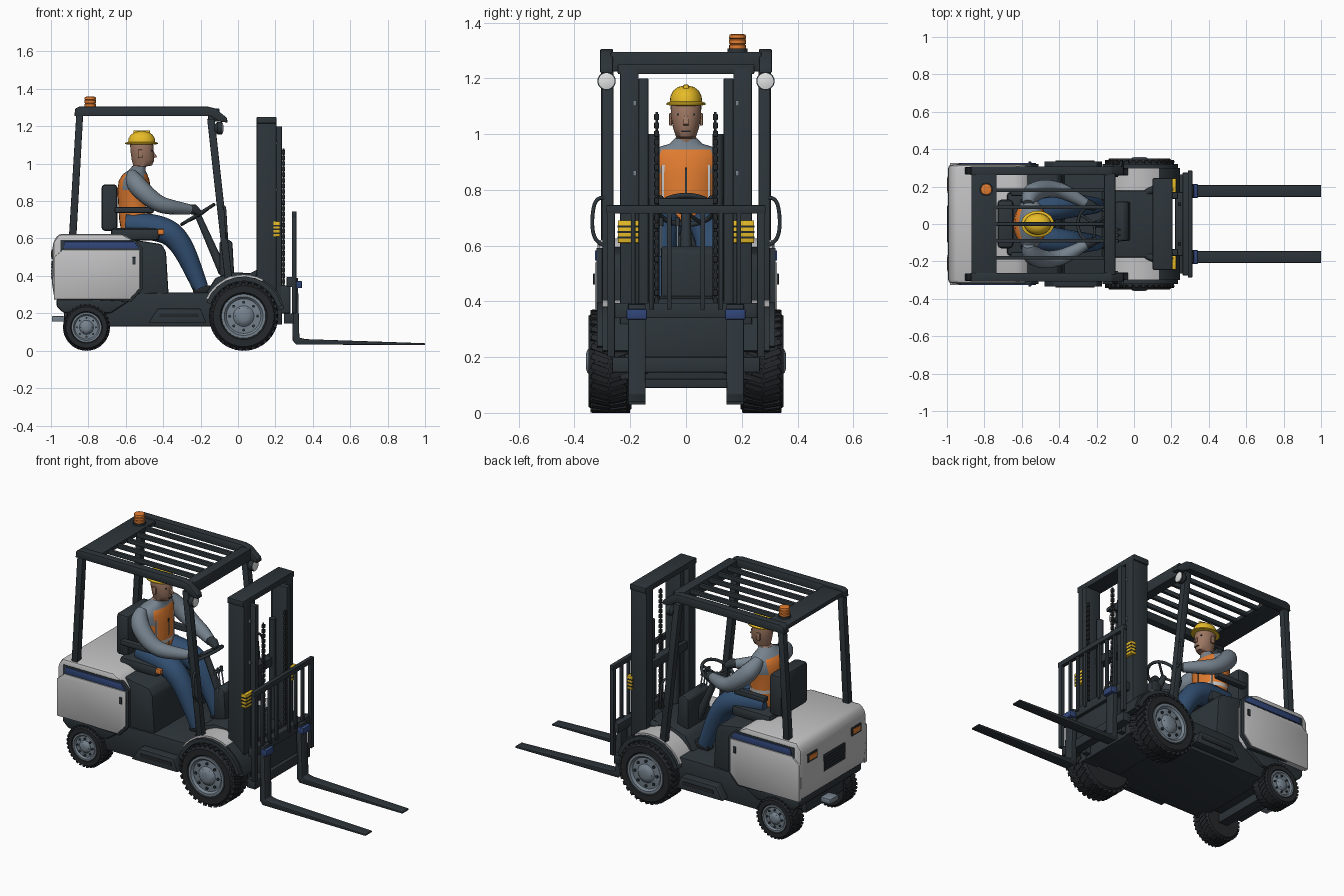
import bpy, bmesh, math
from mathutils import Vector, Matrix

if "Cube" in bpy.data.objects:
    bpy.data.objects.remove(bpy.data.objects["Cube"])


def colour(name, r, g, b):
    m = bpy.data.materials.new(name)
    m.diffuse_color = (r, g, b, 1)
    m.use_nodes = True
    m.node_tree.nodes["Principled BSDF"].inputs["Base Color"].default_value = m.diffuse_color
    return m


DARK = colour("charcoal", 0.026, 0.035, 0.042)
TYRE = colour("tyre black", 0.018, 0.021, 0.024)
GREY = colour("light grey", 0.53, 0.53, 0.54)
NAVY = colour("navy", 0.03, 0.06, 0.19)
DENIM = colour("denim", 0.03, 0.075, 0.16)
ORANGE = colour("orange", 0.75, 0.2, 0.03)
YELLOW = colour("yellow", 0.8, 0.5, 0.02)
SKIN = colour("skin", 0.33, 0.18, 0.12)
STEEL = colour("blue grey", 0.18, 0.225, 0.27)
WHITE = colour("lamp white", 0.75, 0.76, 0.76)


def finish(bm, name, *mats, bevel=0, angle=35):
    bmesh.ops.recalc_face_normals(bm, faces=bm.faces)
    if bevel:
        edges = [e for e in bm.edges if len(e.link_faces) == 2 and e.calc_face_angle(0) > 0.3]
        bmesh.ops.bevel(bm, geom=edges, offset=bevel, segments=2, profile=0.5, affect='EDGES', clamp_overlap=True)
    me = bpy.data.meshes.new(name)
    bm.to_mesh(me)
    bm.free()
    for m in mats:
        me.materials.append(m)
    for p in me.polygons:
        p.use_smooth = True
    me.set_sharp_from_angle(angle=math.radians(angle))
    ob = bpy.data.objects.new(name, me)
    bpy.context.collection.objects.link(ob)
    return ob


def boxes(name, mat, spans, bevel=0.004):
    """Boxes given as x0, x1, y0, y1, z0, z1."""
    bm = bmesh.new()
    for a in spans:
        lo, hi = Vector(a[0::2]), Vector(a[1::2])
        size = hi - lo
        M = Matrix.Translation((lo + hi) / 2) @ Matrix.Diagonal((abs(size.x), abs(size.y), abs(size.z), 1))
        bmesh.ops.create_cube(bm, size=1, matrix=M)
    return finish(bm, name, mat, bevel=bevel)


def prism(name, mat, pts, y0, y1, bevel=0.004):
    """Side profile in x, z extruded across y."""
    bm = bmesh.new()
    f = bm.faces.new([bm.verts.new((x, y0, z)) for x, z in pts])
    r = bmesh.ops.extrude_face_region(bm, geom=[f])
    bmesh.ops.translate(bm, verts=[v for v in r['geom'] if isinstance(v, bmesh.types.BMVert)], vec=(0, y1 - y0, 0))
    return finish(bm, name, mat, bevel=bevel)


def skin_rings(bm, rings):
    loops = [[bm.verts.new(p) for p in ring] for ring in rings]
    n = len(loops[0])
    for a, b in zip(loops, loops[1:]):
        for i in range(n):
            bm.faces.new((a[i], a[(i + 1) % n], b[(i + 1) % n], b[i]))
    bm.faces.new(loops[0])
    bm.faces.new(loops[-1])


def circle(n):
    return [(math.cos(2 * math.pi * i / n), math.sin(2 * math.pi * i / n)) for i in range(n)]


def lathe(name, mat, profile, centre, axis=(0, 0, 1), n=32, squash=1):
    """Radius, height pairs turned around an axis."""
    q = Vector((0, 0, 1)).rotation_difference(Vector(axis))
    bm = bmesh.new()
    skin_rings(bm, [[q @ Vector((r * c, r * s * squash, h)) + Vector(centre) for c, s in circle(n)] for r, h in profile])
    return finish(bm, name, mat)


def loft(name, mats, rings, n=24, rule=None):
    """Ellipses given as z, centre x, x radius, y radius."""
    bm = bmesh.new()
    skin_rings(bm, [[(cx + rx * c, ry * s, z) for c, s in circle(n)] for z, cx, rx, ry in rings])
    ob = finish(bm, name, *mats, angle=50)
    if rule:
        for p in ob.data.polygons:
            p.material_index = rule(p.center)
    return ob


def tube(name, mat, pts, radii, spline='POLY', closed=False, res=4):
    """Round bar or limb through points, with a radius for each."""
    cu = bpy.data.curves.new(name, 'CURVE')
    cu.dimensions, cu.bevel_depth, cu.bevel_resolution, cu.use_fill_caps = '3D', 1, res, True
    sp = cu.splines.new(spline)
    sp.points.add(len(pts) - 1)
    radii = [radii] * len(pts) if isinstance(radii, float) else radii
    for p, co, r in zip(sp.points, pts, radii):
        p.co, p.radius = (*co, 1), r
    sp.use_cyclic_u = closed
    if spline == 'NURBS':
        sp.use_endpoint_u, sp.order_u, sp.resolution_u = True, 3, 5
    tmp = bpy.data.objects.new(name, cu)
    me = bpy.data.meshes.new_from_object(tmp)
    bpy.data.objects.remove(tmp)
    bm = bmesh.new()
    bm.from_mesh(me)
    for f in bm.faces:
        f.material_index = 0
    return finish(bm, name, mat, angle=50)


def wheel(name, x, z, R, y0, y1, s):
    w, c, out = y1 - y0, (x, s * (y0 + y1) / 2, z), (0, s, 0)
    h = w / 2
    lathe(name + "_tyre", TYRE, [(R * .6, -h), (R * .88, -h), (R * .97, -h * .7), (R * .97, h * .7), (R * .88, h),
                                 (R * .68, h), (R * .62, h * .8), (R * .3, h * .8)], c, out, 40)
    lathe(name + "_rim", STEEL, [(R * .64, h * .7), (R * .64, h * .98), (R * .56, h * .98), (R * .5, h * .82), (R * .3, h * .86),
                                 (R * .22, h * 1.05), (R * .14, h * 1.12), (R * .02, h * 1.12)], c, out, 32)
    lathe(name + "_hub_ring", DARK, [(R * .25, h * .8), (R * .25, h * 1.0), (R * .2, h * 1.0)], c, out, 6)
    for i in range(8):
        a = i * math.pi / 4
        p = Vector(c) + Vector((math.cos(a) * R * .4, s * h * .84, math.sin(a) * R * .4))
        lathe(name + "_bolt", DARK, [(R * .045, -.005), (R * .045, .008)], p, out, 8)
    # slanted tread blocks
    bm = bmesh.new()
    for i in range(32):
        for k in (-1, 1):
            M = (Matrix.Translation(c) @ Matrix.Rotation((i + k * .25) * math.pi / 16, 4, 'Y')
                 @ Matrix.Translation((R * .955, k * h * .45, 0)) @ Matrix.Rotation(k * .35, 4, 'X')
                 @ Matrix.Diagonal((R * .085, h * .85, R * .11, 1)))
            bmesh.ops.create_cube(bm, size=1, matrix=M)
    finish(bm, name + "_tread", TYRE)


# chassis, floor, seat pedestal and front cowl
prism("chassis", DARK, [(-.72, .13), (.0, .13), (.0, .3), (-.16, .31), (-.38, .31), (-.72, .3)], -.28, .28)
boxes("front_axle_housing", DARK, [(-.05, .2, -.19, .19, .12, .36), (-.93, -.68, -.18, .18, .14, .28)])
prism("seat_pedestal", DARK, [(-.6, .28), (-.37, .28), (-.385, .53), (-.41, .57), (-.6, .6)], -.27, .27, .01)
prism("front_cowl", DARK, [(-.19, .28), (.19, .28), (.2, .36), (.15, .41), (-.03, .42), (-.12, .39)], -.18, .18, .012)
prism("dashboard", DARK, [(-.1, .4), (-.02, .4), (-.03, .58), (-.06, .6), (-.1, .58)], -.09, .12, .01)
for s in (-1, 1):
    prism("step", DARK, [(-.48, .15), (-.17, .15), (-.2, .225), (-.43, .225)], s * .27, s * .335)
    boxes("step_tread", TYRE, [(-.42, -.21, s * .33, s * .339, .18, .2)], .001)
    # fender arches: dark outer lip with a grey top
    for part, mat, a0, a1, r0, r1, y0, y1 in (("fender_top", GREY, 62, 155, .19, .222, .17, .3),
                                              ("fender_lip", DARK, 15, 160, .188, .212, .27, .32),
                                              ("fender_front", DARK, 10, 62, .19, .22, .17, .3)):
        arc = [math.radians(a0 + (a1 - a0) * i / 10) for i in range(11)]
        pts = [(.03 + r1 * math.cos(a), .185 + r1 * math.sin(a)) for a in arc]
        pts += [(.03 + r0 * math.cos(a), .185 + r0 * math.sin(a)) for a in reversed(arc)]
        prism(part, mat, pts, s * y0, s * y1, 0)
    wheel("front_wheel", .03, .185, .185, .2, .35, s)
    wheel("rear_wheel", -.81, .125, .125, .195, .315, s)

# rear body with side panels, grille and tail lamps
prism("rear_body", GREY, [(-.98, .27), (-.56, .27), (-.53, .32), (-.53, .54), (-.57, .6), (-.62, .625), (-.96, .625), (-.99, .58), (-.995, .36)],
      -.318, .318, .022)
prism("rear_skirt", DARK, [(-.97, .235), (-.93, .2), (-.68, .2), (-.56, .28), (-.97, .28)], -.3, .3, .012)
for s in (-1, 1):
    prism("panel_frame", DARK, [(-.95, .28), (-.57, .262), (-.51, .33), (-.51, .55), (-.55, .592), (-.95, .592)], s * .3, s * .321, .002)
    prism("side_panel", GREY, [(-.985, .275), (-.58, .275), (-.525, .335), (-.525, .54), (-.935, .54), (-.985, .5)], s * .3, s * .327, .002)
    prism("panel_stripe", NAVY, [(-.935, .546), (-.527, .546), (-.555, .583), (-.925, .583)], s * .3, s * .327, .002)
    boxes("panel_latch", DARK, [(-.565, -.548, s * .32, s * .333, .46, .5)], .002)
    boxes("tail_lamp_frame", DARK, [(-.998, -.98, s * .165, s * .255, .49, .54)], .002)
    boxes("tail_lamp", ORANGE, [(-1.0, -.98, s * .175, s * .245, .5, .53)], .002)
boxes("rear_grille", DARK, [(-.998, -.97, -.1, .1, .38, .48)], .001)
boxes("grille_slats", TYRE, [(-1.0, -.98, -.095, .095, .39 + i * .017, .398 + i * .017) for i in range(5)], 0)
boxes("tow_hitch", STEEL, [(-.995, -.93, -.04, .04, .155, .185)])
boxes("rear_axle", DARK, [(-.84, -.78, -.21, .21, .09, .15)])

# overhead guard
for s in (-1, 1):
    prism("guard_rail", DARK, [(-.875, 1.255), (-.87, 1.295), (-.85, 1.305), (-.16, 1.305), (-.12, 1.295), (-.06, 1.245), (-.055, 1.22),
                               (-.1, 1.225), (-.15, 1.255)], s * .262, s * .308)
    prism("guard_rear_post", DARK, [(-.905, .59), (-.865, .59), (-.828, 1.26), (-.865, 1.26)], s * .265, s * .305)
    prism("guard_front_post", DARK, [(-.07, .38), (-.03, .38), (-.125, 1.24), (-.165, 1.24)], s * .26, s * .3)
    lathe("work_lamp_shell", DARK, [(.02, -.025), (.033, -.01), (.033, .015)], (-.1, s * .285, 1.19), (1, 0, 0), 20)
    lathe("work_lamp_lens", WHITE, [(.029, 0), (.029, .018), (.015, .022)], (-.1, s * .285, 1.19), (1, 0, 0), 20)
    tube("grab_handle", DARK, [(-.08, s * .29, .77), (-.07, s * .325, .78), (-.065, s * .34, .68), (-.06, s * .325, .61), (-.06, s * .29, .6)],
         .007, 'NURBS')
boxes("guard_cross_members", DARK, [(-.16, -.1, -.27, .27, 1.225, 1.295), (-.87, -.735, -.27, .27, 1.27, 1.295)])
boxes("guard_bars", DARK, [(-.74, -.14, y - .01, y + .01, 1.265, 1.292) for y in (-.18, -.09, 0, .09, .18)], .003)
lathe("beacon_base", DARK, [(.036, 0), (.036, .012)], (-.79, .185, 1.295), n=20)
lathe("beacon", ORANGE, [(.03, 0), (.03, .015), (.027, .018), (.031, .021), (.031, .034), (.027, .037), (.031, .04), (.029, .052), (.02, .055)],
      (-.79, .185, 1.304), n=20)

# lifting mast, chains and warning labels
for s in (-1, 1):
    boxes("outer_mast", DARK, [(.1, .205, s * .17, s * .237, .12, 1.24)])
    boxes("inner_mast", DARK, [(.13, .235, s * .135, s * .17, .14, 1.2)])
    boxes("mast_roller", STEEL, [(.2, .212, s * .178, s * .19, z, z + .02) for z in (.85, 1.1)], .001)
    boxes("warning_label", YELLOW, [(.19, .225, s * .17, s * .244, .61, .69)], .001)
    boxes("warning_stripes", TYRE, [(.19, .226, s * .17, s * .245, z, z + .008) for z in (.625, .645, .665)], 0)
    boxes("lift_chain", TYRE, [(.235, .252, s * .105 - .009, s * .105 + .009, .24 + .03 * i, .262 + .03 * i) for i in range(28)], .002)
    tube("chain_core", TYRE, [(.243, s * .105, .23), (.243, s * .105, 1.08)], .005)
    tube("lift_cylinder", DARK, [(.15, s * .115, .15), (.15, s * .115, 1.0)], .02)
    tube("tilt_cylinder", DARK, [(.0, s * .14, .36), (.12, s * .19, .42)], .02)
boxes("mast_cross_members", DARK, [(.1, .205, -.245, .245, 1.215, 1.25), (.11, .16, -.2, .2, .12, .21), (.11, .16, -.2, .2, .72, .77)])

# carriage, load backrest and forks
boxes("carriage_bars", DARK, [(.26, .3, -.275, .275, .34, .395), (.245, .3, -.265, .265, .145, .2), (.22, .28, -.17, .17, .2, .35)])
boxes("load_backrest", DARK, [(.288, .312, -.285, .285, .715, .745)] + [(.288, .312, s * .255, s * .282, .2, .74) for s in (-1, 1)]
      + [(.29, .308, y - .008, y + .008, .37, .73) for y in (-.19, -.125, -.06, .06, .125, .19)], .002)
for s in (-1, 1):
    prism("fork", DARK, [(.29, .39), (.32, .39), (.328, .07), (.36, .062), (1.0, .04), (1.0, .03), (.31, .033), (.292, .055)],
          s * .145, s * .208, .003)
    boxes("fork_lock", NAVY, [(.3, .342, s * .14, s * .213, .335, .372)])

# seat and controls
boxes("seat_back", DARK, [(-.73, -.645, -.13, .13, .64, .89)], .02)
boxes("seat_cushion", DARK, [(-.68, -.42, -.17, .17, .59, .655)], .02)
boxes("armrests", DARK, [(-.66, -.45, s * .15, s * .19, .735, .768) for s in (-1, 1)], .01)
boxes("belt_buckle", ORANGE, [(-.43, -.395, s * .145, s * .178, .62, .65) for s in (-1,)], .005)
tilt = Matrix.Translation((-.215, 0, .728)) @ Matrix.Rotation(-.55, 4, 'Y')
tube("steering_wheel", DARK, [tilt @ Vector((.1 * c, .1 * s, 0)) for c, s in circle(28)], .009, closed=True)
for a in (.5, 2.6, 4.7):
    tube("wheel_spoke", DARK, [tilt @ Vector((0, 0, -.01)), tilt @ Vector((.1 * math.cos(a), .1 * math.sin(a), 0))], .007)
tube("steering_column", DARK, [(-.215, 0, .725), (-.08, 0, .42)], [.017, .025])
for y in (-.03, -.06, -.09):
    tube("control_lever", STEEL, [(-.07, y, .56), (-.09, y, .68)], .004)
    tube("lever_knob", DARK, [(-.088, y, .67), (-.092, y, .7)], .009)

# driver: torso in a vest, head and helmet
loft("torso", (ORANGE, STEEL, GREY), [(.64, -.55, .075, .105), (.7, -.55, .085, .11), (.74, -.55, .088, .112), (.76, -.55, .089, .114),
     (.86, -.555, .09, .125), (.91, -.555, .082, .14), (.945, -.55, .065, .125), (.965, -.54, .045, .06), (.985, -.53, .036, .04)],
     rule=lambda c: 2 if .74 < c.z < .76 else 1 if c.z > .93 or (c.z > .86 and abs(c.y) > .09) else 0)
boxes("vest_zip", DARK, [(-.48, -.462, -.003, .003, .68, .88)], 0)
boxes("vest_strips", GREY, [(-.52, -.486, s * .07, s * .088, .68, .89) for s in (-1, 1)], .001)
loft("head", (SKIN,), [(.95, -.535, .036, .036), (.985, -.53, .038, .038), (.99, -.51, .05, .036), (1.02, -.508, .06, .046),
                       (1.06, -.512, .062, .054), (1.1, -.515, .062, .055), (1.13, -.52, .05, .045)])
prism("nose", SKIN, [(-.455, 1.07), (-.432, 1.035), (-.455, 1.03)], -.009, .009, .002)
for s in (-1, 1):
    boxes("eye", DARK, [(-.47, -.458, s * .015, s * .033, 1.066, 1.074)], .001)
    boxes("ear", SKIN, [(-.535, -.51, s * .05, s * .061, 1.03, 1.075)], .004)
boxes("mouth", DARK, [(-.47, -.448, -.016, .016, 1.008, 1.012)], 0)
lathe("helmet", YELLOW, [(.06, -.004), (.088, 0), (.088, .006), (.072, .012), (.07, .03), (.058, .05), (.036, .064), (.01, .069)],
      (-.515, 0, 1.105), n=28, squash=.8)
boxes("helmet_ridge", YELLOW, [(-.56, -.47, -.01, .01, 1.15, 1.178)], .006)

# driver: arms, hands, legs and boots
for s in (-1, 1):
    tube("arm", STEEL, [(-.565, s * .11, .945), (-.56, s * .155, .91), (-.51, s * .185, .85), (-.43, s * .19, .785), (-.35, s * .165, .765),
                        (-.26, s * .11, .755)], [.03, .052, .052, .045, .04, .028], 'NURBS')
    tube("hand", SKIN if s > 2 else DARK, [(-.27, s * .115, .757), (-.235, s * .1, .755), (-.205, s * .09, .735)], [.024, .028, .018])
    tube("leg", DENIM, [(-.6, s * .07, .675), (-.52, s * .075, .67), (-.38, s * .095, .645), (-.31, s * .1, .58), (-.25, s * .1, .46), (-.2, s * .1, .335)],
         [.06, .072, .068, .062, .052, .042], 'NURBS')
    boxes("boot", TYRE, [(-.24, -.11, s * .07, s * .13, .305, .35)], .012)
